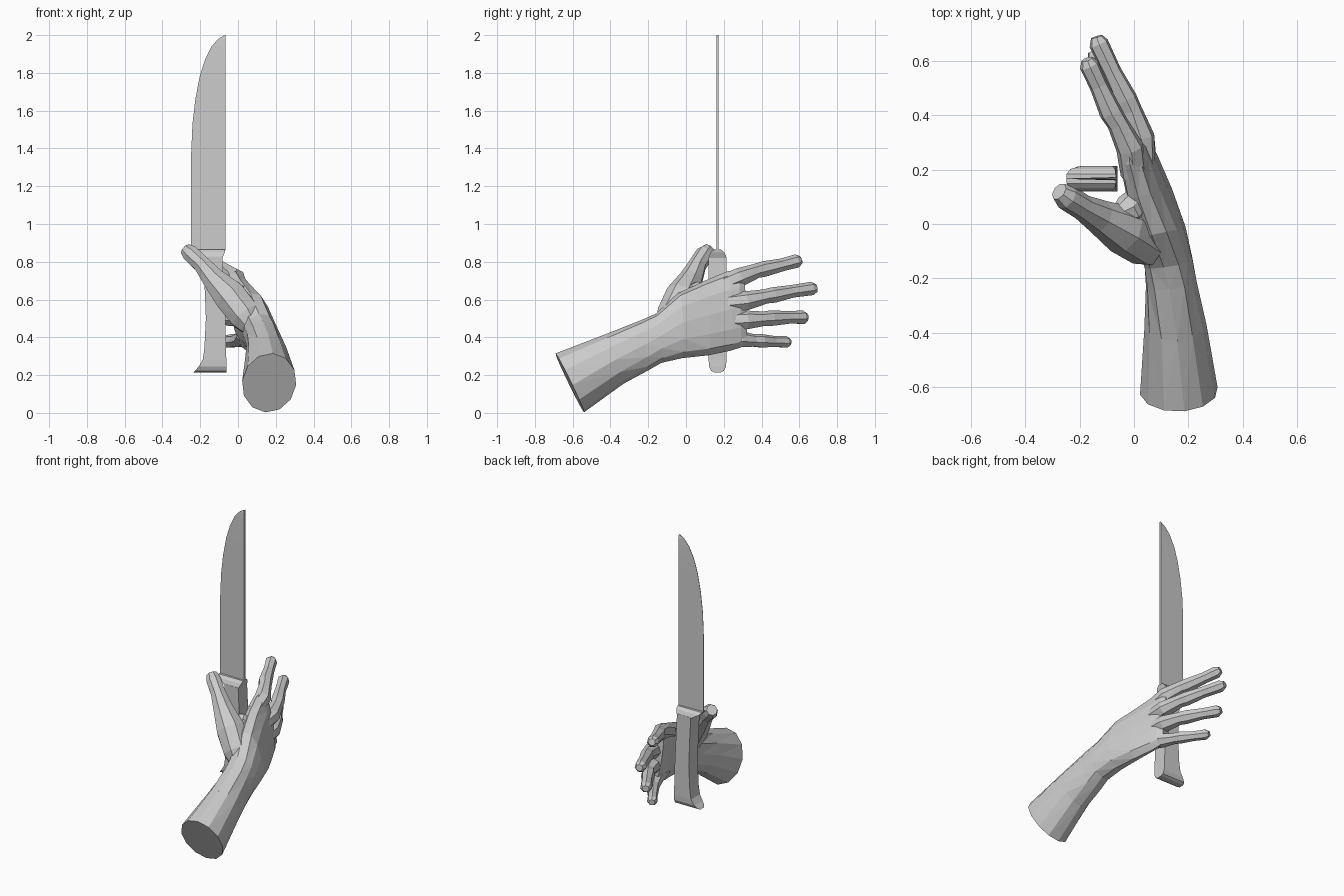
import bpy, bmesh, math
from mathutils import Vector as V

if "Cube" in bpy.data.objects:
    bpy.data.objects.remove(bpy.data.objects["Cube"])


def loft(name, rings, tris=False):
    """Skin a list of equal-length vertex rings and cap both ends."""
    bm = bmesh.new()
    rows = [[bm.verts.new(p) for p in r] for r in rings]
    n = len(rows[0])
    for a, b in zip(rows, rows[1:]):
        for i in range(n):
            j = (i + 1) % n
            bm.faces.new((a[i], a[j], b[j], b[i]))
    bm.faces.new(rows[0][::-1])
    bm.faces.new(rows[-1])
    if tris:
        bmesh.ops.triangulate(bm, faces=bm.faces[:])
    bmesh.ops.recalc_face_normals(bm, faces=bm.faces)
    me = bpy.data.meshes.new(name)
    bm.to_mesh(me)
    bm.free()
    ob = bpy.data.objects.new(name, me)
    bpy.context.collection.objects.link(ob)
    return ob


def tube(name, path, radii, sides=7):
    """Faceted limb following a path with a radius at each point."""
    pts = [V(p) for p in path]
    rings = []
    for i, p in enumerate(pts):
        t = (pts[min(i + 1, len(pts) - 1)] - pts[max(i - 1, 0)]).normalized()
        u = V((0, 0, 1))
        u = (u - t * u.dot(t)).normalized()
        w = t.cross(u)
        rings.append([p + radii[i] * (math.cos(a) * u + math.sin(a) * w)
                      for a in (2 * math.pi * k / sides for k in range(sides))])
    return loft(name, rings, True)


# Forearm and palm: top edge, bottom edge, half thickness of each section
sections = [
    ((.185, -.69, .315), (.145, -.54, .003), .144),
    ((.16, -.43, .415), (.145, -.33, .155), .115),
    ((.13, -.24, .49), (.145, -.20, .225), .094),
    ((.11, -.16, .525), (.145, -.13, .265), .09),
    ((.065, -.04, .635), (.13, -.02, .29), .088),
    ((.015, .10, .70), (.10, .12, .305), .072),
    ((-.015, .22, .75), (.055, .24, .33), .06),
    ((-.02, .27, .755), (.04, .285, .345), .05),
    ((-.025, .30, .745), (.025, .32, .36), .034),
]
mids = [(V(u) + V(l)) / 2 for u, l, h in sections]
rings = []
for i, (u, l, h) in enumerate(sections):
    axis = (V(u) - V(l)) / 2
    t = mids[min(i + 1, len(mids) - 1)] - mids[max(i - 1, 0)]
    side = t.cross(axis).normalized() * h
    flat = 1.0 if i < 2 else 0.75
    ring = []
    for k in range(12):
        c, s = math.cos(k * math.pi / 6), math.sin(k * math.pi / 6)
        ring.append(mids[i] + axis * c + side * math.copysign(abs(s) ** flat, s))
    rings.append(ring)
hand = loft("hand", rings, True)

# Four spread fingers, with thicker joints and blunt tips
fingers = {
    "index_finger": [(.0, .18, .67), (-.015, .28, .715), (-.06, .37, .75), (-.085, .41, .76),
                     (-.13, .51, .783), (-.165, .585, .803), (-.173, .607, .81)],
    "middle_finger": [(.03, .22, .58), (.025, .32, .592), (-.01, .42, .615), (-.03, .46, .622),
                      (-.08, .56, .642), (-.13, .665, .657), (-.138, .69, .66)],
    "ring_finger": [(.035, .22, .485), (.025, .32, .49), (-.01, .41, .497), (-.035, .45, .5),
                    (-.09, .54, .504), (-.14, .62, .505), (-.15, .64, .505)],
    "little_finger": [(.035, .19, .41), (.02, .29, .388), (-.015, .36, .382), (-.035, .40, .38),
                      (-.08, .465, .377), (-.122, .53, .375), (-.132, .55, .374)],
}
parts = []
for name, path in fingers.items():
    k = 0.87 if name == "little_finger" else 1.0
    parts.append(tube(name, path, [k * r for r in (.05, .052, .04, .043, .035, .037, .022)]))

# Thumb with its muscle at the base, and the web towards the index finger
parts.append(tube("thumb",
                  [(.10, -.11, .43), (.045, -.07, .51), (-.04, -.02, .615), (-.13, .028, .71),
                   (-.19, .062, .785), (-.25, .1, .842), (-.276, .12, .866)],
                  [.05, .09, .092, .064, .048, .048, .034], 8))
parts.append(tube("thumb_web",
                  [(-.07, .03, .66), (-.02, .05, .64), (.04, .11, .60)], [.03, .06, .05], 8))

# Fuse the fingers and thumb into the palm
for p in parts:
    mod = hand.modifiers.new(p.name, 'BOOLEAN')
    mod.operation, mod.solver, mod.object = 'UNION', 'EXACT', p
bpy.context.view_layer.update()
fused = bpy.data.meshes.new_from_object(
    hand.evaluated_get(bpy.context.evaluated_depsgraph_get()))
hand.modifiers.clear()
hand.data = fused
for p in parts:
    bpy.data.objects.remove(p)

# Knife handle with flared butt, and bolster: z, left x, right x, half width
Y = .167


def slab(name, rows):
    return loft(name, [[(l, Y - w, z), (r, Y - w, z), (r, Y + w, z), (l, Y + w, z)]
                       for z, l, r, w in rows])


slab("knife_handle", [
    (.215, -.235, -.06, .018), (.223, -.228, -.06, .034), (.245, -.208, -.06, .045),
    (.28, -.187, -.062, .047), (.34, -.178, -.063, .047), (.5, -.17, -.067, .047),
    (.7, -.178, -.077, .047), (.825, -.185, -.083, .047)])
slab("bolster", [
    (.82, -.188, -.082, .047), (.83, -.2, -.078, .045), (.85, -.235, -.07, .035),
    (.865, -.248, -.067, .018)])

# Blade: wedge section, straight spine on the right and curved edge on the left
edge = [(.86, -.248), (1.37, -.248), (1.53, -.241), (1.66, -.226), (1.78, -.203),
        (1.87, -.175), (1.94, -.14), (1.98, -.105), (2.0, -.07)]
loft("blade", [[(x, Y - .001, z), (-.067, Y - .006, z), (-.067, Y + .006, z), (x, Y + .001, z)]
               for z, x in edge])
